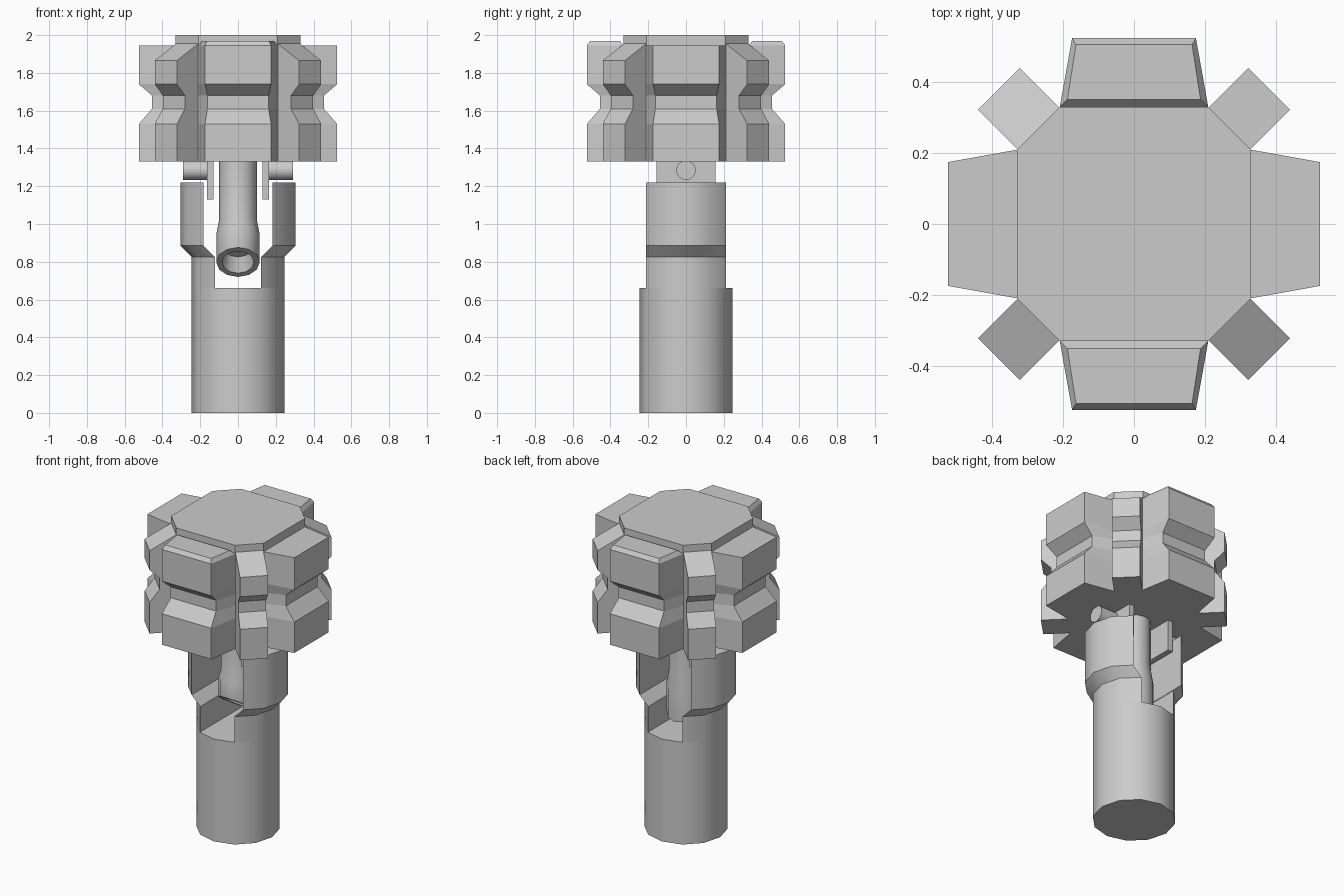
import bpy, bmesh, math
from mathutils import Matrix

if "Cube" in bpy.data.objects:
    bpy.data.objects.remove(bpy.data.objects["Cube"])

grey = bpy.data.materials.new("plain_grey")
grey.diffuse_color = (0.6, 0.6, 0.6, 1)
grey.use_nodes = True
grey.node_tree.nodes["Principled BSDF"].inputs["Base Color"].default_value = grey.diffuse_color


def loft(name, rings, smooth=False, turn=0.0):
    """Skin a stack of equal-length point rings, cap both ends."""
    bm = bmesh.new()
    rows = [[bm.verts.new(p) for p in ring] for ring in rings]
    n = len(rings[0])
    for a, b in zip(rows, rows[1:]):
        for i in range(n):
            j = (i + 1) % n
            bm.faces.new((a[i], a[j], b[j], b[i]))
    bm.faces.new(rows[0][::-1])
    bm.faces.new(rows[-1])
    bmesh.ops.rotate(bm, verts=bm.verts, matrix=Matrix.Rotation(turn, 3, 'Z'))
    bmesh.ops.recalc_face_normals(bm, faces=bm.faces)
    me = bpy.data.meshes.new(name)
    bm.to_mesh(me)
    bm.free()
    ob = bpy.data.objects.new(name, me)
    bpy.context.collection.objects.link(ob)
    me.materials.append(grey)
    if smooth:
        bpy.ops.object.select_all(action='DESELECT')
        ob.select_set(True)
        bpy.context.view_layer.objects.active = ob
        bpy.ops.object.shade_smooth_by_angle(angle=math.radians(35))
    return ob


def circle(r, z, n=12, y0=0.0, slope=0.0):
    """Horizontal ring, optionally sheared so its front is higher."""
    pts = []
    for i in range(n):
        a = 2 * math.pi * i / n
        y = r * math.sin(a)
        pts.append((r * math.cos(a), y0 + y, z - slope * y))
    return pts


def block_ring(z_in, z_out, r_in, w_in, r_out, w_out):
    """Tapered four-point ring pointing along +x."""
    return [(r_in, -w_in, z_in), (r_out, -w_out, z_out),
            (r_out, w_out, z_out), (r_in, w_in, z_in)]


# Shaft
loft("shaft", [circle(0.245, 0), circle(0.245, 0.66)], smooth=True)

# Fork prongs: circle segments that step outward
arc = [(0.245 * math.cos(a), 0.245 * math.sin(a))
       for a in (math.radians(d) for d in (-60, -30, 0, 30, 60))]
for side, turn in (("right", 0), ("left", math.pi)):
    loft("prong_" + side,
         [[(x + dx, y, z) for x, y in arc]
          for z, dx in ((0.66, 0), (0.825, 0), (0.885, 0.06), (1.22, 0.06))],
         smooth=True, turn=turn)
    # Hanging plate and hinge pin
    loft("hinge_plate_" + side,
         [[(0.13, -0.155, z), (0.165, -0.155, z),
           (0.165, 0.155, z), (0.13, 0.155, z)] for z in (1.13, 1.35)], turn=turn)
    loft("hinge_pin_" + side,
         [[(x, p[0], 1.285 + p[1]) for p in circle(0.052, 0, 16)]
          for x in (0.15, 0.29)], smooth=True, turn=turn)

# Central nozzle with slanted, hollow mouth
loft("nozzle",
     [circle(0.10, 1.36), circle(0.10, 1.02),
      circle(0.115, 0.945, slope=0.3),
      circle(0.115, 0.798, slope=0.68),
      circle(0.085, 0.798, slope=0.68),
      circle(0.08, 0.88, slope=0.68)], smooth=True)

# Octagonal head core
h, c = 0.33, 0.21
octagon = [(h, -c), (h, c), (c, h), (-c, h), (-h, c), (-h, -c), (-c, -h), (c, -h)]
loft("head_core", [[(x, y, z) for x, y in octagon] for z in (1.33, 2.0)])

# Waisted lugs on the four main sides
for i, side in enumerate(("right", "back", "left", "front")):
    levels = [(1.33, 0.525, 0.175), (1.53, 0.525, 0.175), (1.61, 0.455, 0.162),
              (1.68, 0.455, 0.162), (1.74, 0.525, 0.175), (1.945, 0.525, 0.175)]
    rings = [block_ring(z, z, 0.33, 0.21, r, w) for z, r, w in levels]
    if i % 2:  # front and back lugs have a chamfered cap
        rings.append(block_ring(1.97, 1.97, 0.352, 0.188, 0.507, 0.164))
    loft("lug_" + side, rings, turn=i * math.pi / 2)

# Narrow corner lugs with sloping tops
for i in range(4):
    levels = [(1.33, 1.33, 0.54), (1.53, 1.53, 0.54), (1.61, 1.61, 0.48),
              (1.68, 1.68, 0.48), (1.74, 1.74, 0.54), (1.955, 1.865, 0.54)]
    loft("corner_lug_%d" % (i + 1),
         [block_ring(zi, zo, 0.381, 0.083, r, 0.083) for zi, zo, r in levels],
         turn=math.pi / 4 + i * math.pi / 2)
